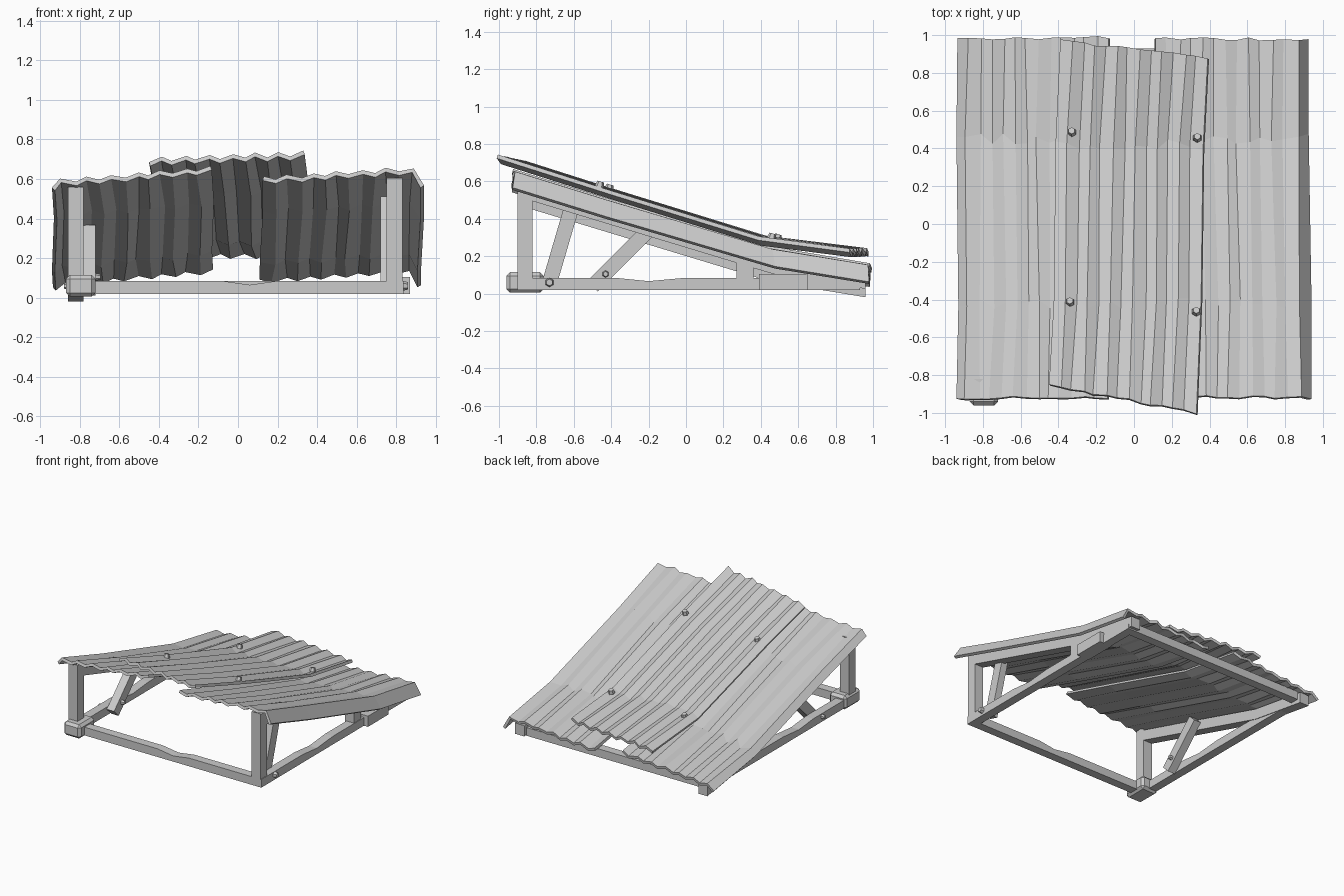
import bpy, bmesh, math, random
from mathutils import Vector

random.seed(4)
if "Cube" in bpy.data.objects:
    bpy.data.objects.remove(bpy.data.objects["Cube"], do_unlink=True)

grey = bpy.data.materials.new("plain_grey")
grey.use_nodes = True
GREY = (0.6, 0.6, 0.6, 1)
grey.diffuse_color = GREY
grey.node_tree.nodes["Principled BSDF"].inputs["Base Color"].default_value = GREY


def finish(name, bm):
    bmesh.ops.recalc_face_normals(bm, faces=bm.faces)
    mesh = bpy.data.meshes.new(name)
    bm.to_mesh(mesh)
    bm.free()
    mesh.materials.append(grey)
    obj = bpy.data.objects.new(name, mesh)
    bpy.context.collection.objects.link(obj)
    return obj


def prism(name, outline, axis, lo, hi):
    """Extrude a 2D outline (side or front elevation) along x or y."""
    bm = bmesh.new()
    place = (lambda a, b: (lo, a, b)) if axis == "x" else (lambda a, b: (a, lo, b))
    face = bm.faces.new([bm.verts.new(place(a, b)) for a, b in outline])
    moved = bmesh.ops.extrude_face_region(bm, geom=[face])["geom"]
    step = (hi - lo, 0, 0) if axis == "x" else (0, hi - lo, 0)
    bmesh.ops.translate(bm, vec=step, verts=[v for v in moved if isinstance(v, bmesh.types.BMVert)])
    return finish(name, bm)


def box(name, x, y, z):
    return prism(name, [(y[0], z[0]), (y[1], z[0]), (y[1], z[1]), (y[0], z[1])], "x", *x)


def brace(name, start, end, width, x):
    """Slanted plank in the side elevation."""
    a, b = Vector(start), Vector(end)
    n = (b - a).orthogonal().normalized() * width / 2
    return prism(name, [a + n, b + n, b - n, a - n], "x", *x)


def bolt(name, pos, direction, radius=0.026):
    bm = bmesh.new()
    bmesh.ops.create_cone(bm, cap_ends=True, segments=6, radius1=radius, radius2=radius * 0.7, depth=0.03)
    obj = finish(name, bm)
    obj.location = pos
    obj.rotation_euler = Vector(direction).to_track_quat("Z", "Y").to_euler()


def height(path, y):
    """Height of the bent roof line at depth y."""
    for (y0, z0), (y1, z1) in zip(path, path[1:]):
        if y <= y1:
            break
    return z0 + (z1 - z0) * (y - y0) / (y1 - y0)


def sheet(name, profile, path, front, back, drift):
    """Corrugated sheet: a zigzag profile lofted along the bent roof line."""
    bm = bmesh.new()
    rows = []
    for i, t in enumerate((0, None, None, 1)):
        row = []
        for j, (x, dz) in enumerate(profile):
            u = j / (len(profile) - 1)
            if t is None:
                y = path[i][0] + random.uniform(-0.03, 0.03)
            else:
                ends = back if t else front
                y = ends[0] + (ends[1] - ends[0]) * u + random.uniform(-0.008, 0.008)
            edge = j in (0, len(profile) - 1)
            wobble = 0 if edge else random.uniform(-0.01, 0.01)
            row.append(bm.verts.new((x + drift[i] + wobble, y, height(path, y) + dz)))
        rows.append(row)
    for r0, r1 in zip(rows, rows[1:]):
        for j in range(len(profile) - 1):
            bm.faces.new((r0[j], r0[j + 1], r1[j + 1], r1[j]))
    obj = finish(name, bm)
    # keep the upper side facing up so thickness grows downwards
    if sum(p.normal.z for p in obj.data.polygons) < 0:
        obj.data.flip_normals()
    mod = obj.modifiers.new("thickness", "SOLIDIFY")
    mod.thickness = 0.022
    mod.offset = -1


def zigzag(x0, x1, z0, z1, count, amp):
    """Evenly spaced ridges and troughs on a tilted line."""
    pts = []
    for i in range(count):
        u = i / (count - 1)
        pts.append((x0 + (x1 - x0) * u, z0 + (z1 - z0) * u + (amp if i % 2 else -amp)))
    return pts


# Roof sheets: two side sheets with folded outer lips, one loose sheet on top
side_path = [(-0.92, 0.63), (-0.42, 0.475), (0.45, 0.215), (1.0, 0.125)]
top_path = [(-1.0, 0.745), (-0.42, 0.56), (0.42, 0.30), (0.95, 0.235)]
left_x = [(0.94, -0.065), (0.88, 0.025)] + zigzag(0.81, 0.13, 0.02, -0.025, 12, 0.01)
right_x = [(-0.94, -0.075), (-0.89, -0.03)] + zigzag(-0.82, -0.14, -0.035, 0.025, 12, 0.01)
sheet("left_roof_sheet", left_x[::-1], side_path, (-0.91, -0.92), (0.98, 0.98), (0, 0, -0.015, -0.015))
sheet("right_roof_sheet", right_x, side_path, (-0.92, -0.92), (0.98, 0.99), (0, 0.01, 0, 0.005))
sheet("top_roof_sheet", zigzag(-0.45, 0.33, 0.0, -0.015, 14, 0.012), top_path,
      (-0.85, -1.0), (0.97, 0.88), (0, 0.025, 0.035, 0.06))

# Ground frame with chipped front and side beams
prism("front_beam", [(-0.82, 0.02), (0.83, 0.02), (0.83, 0.085), (0.2, 0.085), (0.06, 0.065),
                     (-0.08, 0.085), (-0.82, 0.085)], "y", -0.9, -0.83)
side = [(-0.9, 0.02), (0.93, 0.02), (0.93, 0.06), (0.75, 0.085), (0.0, 0.085), (-0.2, 0.067), (-0.38, 0.085), (-0.9, 0.085)]
prism("left_beam", side, "x", 0.765, 0.835)
prism("right_beam", side, "x", -0.855, -0.785)
box("back_beam", (-0.85, 0.83), (0.86, 0.93), (0.02, 0.085))

# Corner and splice blocks
corner = box("corner_block", (-0.87, -0.72), (-0.96, -0.76), (0.005, 0.115))
bevel = corner.modifiers.new("worn_edges", "BEVEL")
bevel.width = 0.02
bevel.segments = 1
box("splice_block", (0.76, 0.87), (0.39, 0.65), (0.02, 0.105))

# Posts
box("left_front_post", (0.75, 0.83), (-0.9, -0.82), (0.03, 0.6))
box("right_front_post", (-0.86, -0.78), (-0.9, -0.82), (0.03, 0.56))
box("left_back_post", (0.75, 0.83), (0.27, 0.36), (0.06, 0.22))

# Rafters following the bend of the roof
for name, x, drop in (("left_rafter", (0.75, 0.83), 0.02), ("right_rafter", (-0.86, -0.78), 0.065)):
    top = [(y, z - drop) for y, z in ((-0.9, 0.624), (0.45, 0.215), (0.96, 0.131))]
    prism(name, top + [(y, z - 0.085) for y, z in top[::-1]], "x", *x)

# Slanted braces
brace("left_brace", (-0.735, 0.04), (-0.6, 0.5), 0.08, (0.72, 0.775))
brace("right_brace", (-0.5, 0.04), (-0.2, 0.34), 0.08, (-0.785, -0.72))

# Bolts
for i, (x, y) in enumerate([(-0.33, 0.49), (0.335, 0.46), (-0.34, -0.41), (0.33, -0.46)]):
    bolt(f"roof_bolt_{i}", (x, y, height(top_path, y) + 0.012), (0, 0.3, 1))
bolt("left_brace_bolt", (0.845, -0.73, 0.06), (1, 0, 0))
bolt("right_brace_bolt", (-0.71, -0.43, 0.105), (1, 0, 0), 0.02)
bolt("right_beam_bolt", (-0.865, -0.49, 0.06), (-1, 0, 0), 0.02)
